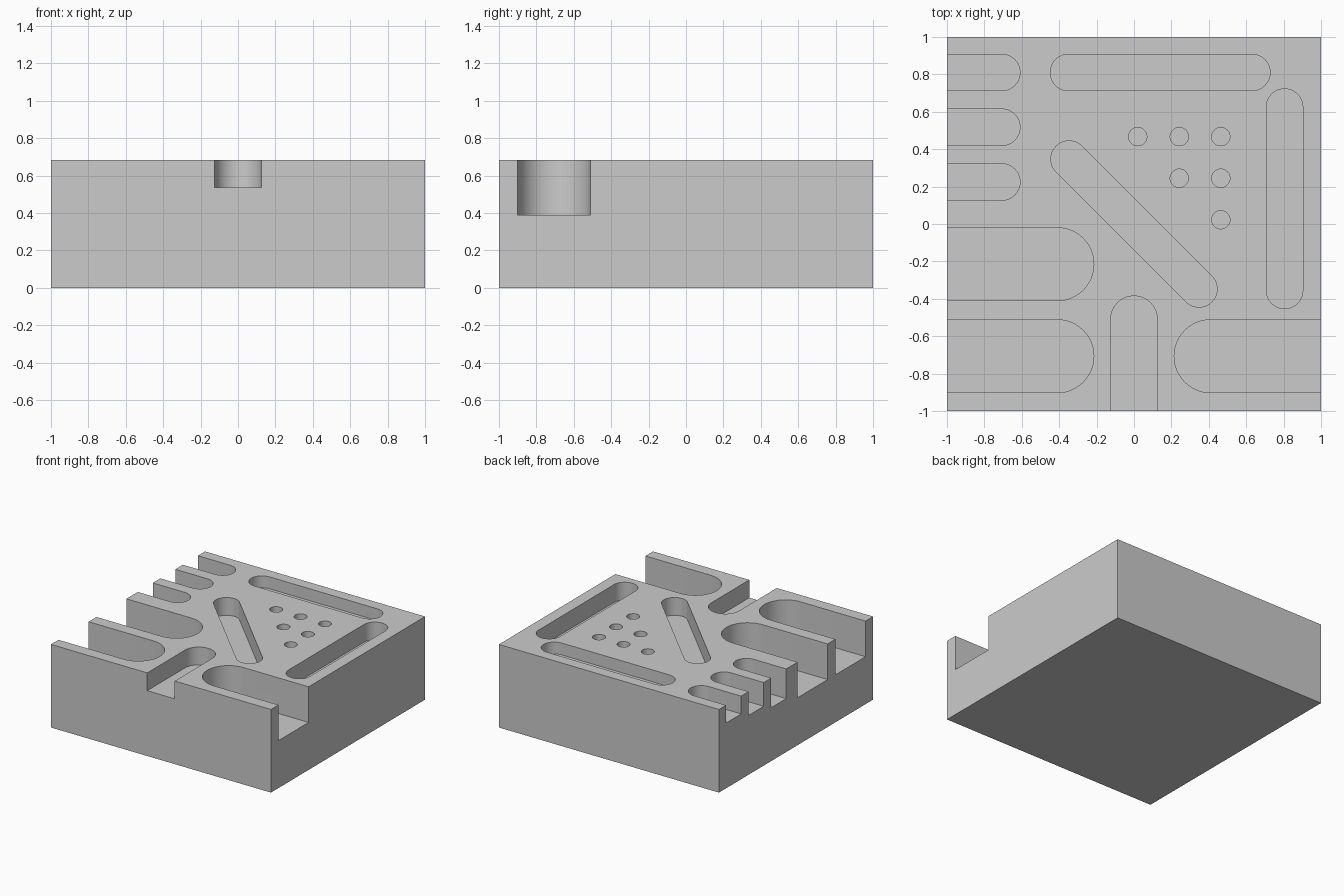
import bpy
import bmesh
import math
from mathutils import Vector

cube = bpy.data.objects.get("Cube")
if cube:
    bpy.data.objects.remove(cube, do_unlink=True)

MM = 2 / 41          # one machining step
TOP = 14 * MM        # block height
ARC = 24             # segments per half circle


def add_object(name, bm):
    mesh = bpy.data.meshes.new(name)
    bmesh.ops.recalc_face_normals(bm, faces=bm.faces)
    bm.to_mesh(mesh)
    bm.free()
    obj = bpy.data.objects.new(name, mesh)
    bpy.context.collection.objects.link(obj)
    return obj


def add_pocket(bm, start, end, radius, depth):
    """Rounded slot from start to end; equal points give a round hole."""
    a, b = Vector(start), Vector(end)
    d = b - a
    heading = math.atan2(d.y, d.x)
    outline = []
    for centre, first in ((b, heading - math.pi / 2), (a, heading + math.pi / 2)):
        for i in range(ARC + 1):
            if d.length == 0 and i == ARC:
                continue
            t = first + math.pi * i / ARC
            outline.append(centre + radius * Vector((math.cos(t), math.sin(t))))
    floor = bm.faces.new([bm.verts.new((p.x, p.y, TOP - depth)) for p in outline])
    walls = bmesh.ops.extrude_face_region(bm, geom=[floor])["geom"]
    verts = [v for v in walls if isinstance(v, bmesh.types.BMVert)]
    bmesh.ops.translate(bm, verts=verts, vec=(0, 0, depth + 0.1))


# Solid block
bm = bmesh.new()
bmesh.ops.create_cube(bm, size=1)
bmesh.ops.scale(bm, vec=(2, 2, TOP), verts=bm.verts)
bmesh.ops.translate(bm, vec=(0, 0, TOP / 2), verts=bm.verts)
block = add_object("milled_block", bm)

bm = bmesh.new()
# Narrow open slots, stepping deeper towards the front
for i in range(3):
    y = 0.81 - i * 6 * MM
    add_pocket(bm, (-1.4, y), (-0.707, y), 2 * MM, (3 + i) * MM)
# Wide open slots
for side, y in ((-1, -0.215), (-1, -0.707), (1, -0.707)):
    add_pocket(bm, (side * 1.4, y), (side * 0.41, y), 4 * MM, 6 * MM)
# Front notch
add_pocket(bm, (0, -1.4), (0, -0.51), 2.56 * MM, 3 * MM)
# Closed pockets
add_pocket(bm, (-0.35, 0.81), (0.63, 0.81), 2 * MM, 2 * MM)
add_pocket(bm, (0.805, -0.355), (0.805, 0.625), 2 * MM, 3 * MM)
add_pocket(bm, (-0.347, 0.347), (0.347, -0.347), 2 * MM, 3 * MM)
# Triangle of drilled holes
for row in range(3):
    for col in range(row, 3):
        p = (0.02 + col * 0.222, 0.467 - row * 0.222)
        add_pocket(bm, p, p, MM, 3 * MM)
cutter = add_object("pocket_cutter", bm)
cutter.hide_render = True

# Cut the pockets out of the block
cut = block.modifiers.new("pockets", "BOOLEAN")
cut.operation = "DIFFERENCE"
cut.solver = "EXACT"
cut.object = cutter
bpy.ops.object.select_all(action="DESELECT")
block.select_set(True)
bpy.context.view_layer.objects.active = block
bpy.ops.object.modifier_apply(modifier=cut.name)
bpy.data.objects.remove(cutter, do_unlink=True)
bpy.ops.object.shade_smooth_by_angle(angle=math.radians(30))
